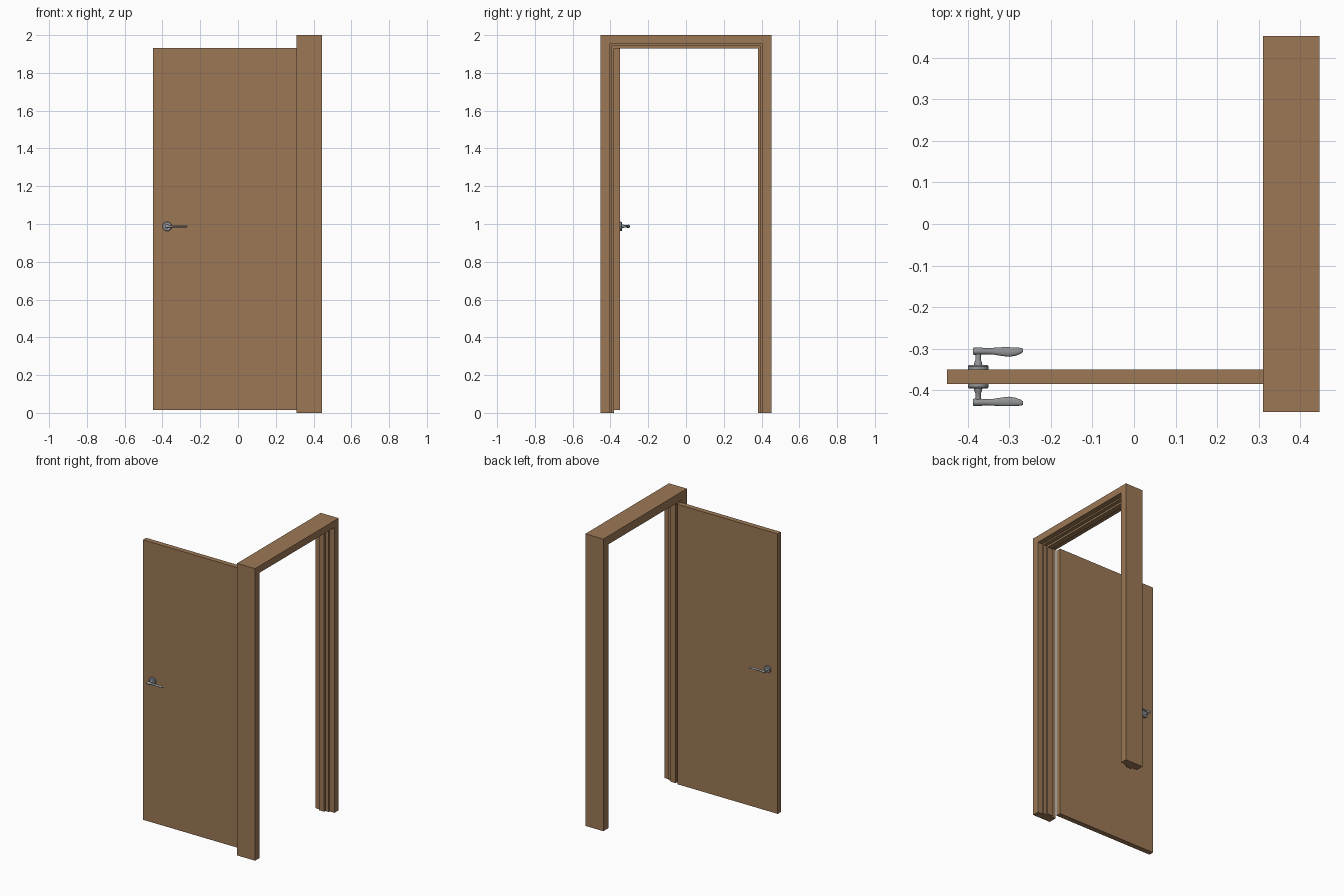
import bpy, bmesh, math
from mathutils import Matrix, Vector

if "Cube" in bpy.data.objects:
    bpy.data.objects.remove(bpy.data.objects["Cube"])


def material(name, rgb):
    m = bpy.data.materials.new(name)
    m.diffuse_color = (*rgb, 1)
    m.use_nodes = True
    m.node_tree.nodes["Principled BSDF"].inputs["Base Color"].default_value = m.diffuse_color
    return m


WOOD = material("brown wood", (0.335, 0.19, 0.093))
METAL = material("grey metal", (0.29, 0.30, 0.31))


def finish(bm, name, mat, smooth=False):
    bmesh.ops.recalc_face_normals(bm, faces=bm.faces[:])
    me = bpy.data.meshes.new(name)
    bm.to_mesh(me)
    bm.free()
    me.materials.append(mat)
    ob = bpy.data.objects.new(name, me)
    bpy.context.collection.objects.link(ob)
    if smooth:
        bpy.ops.object.select_all(action='DESELECT')
        ob.select_set(True)
        bpy.context.view_layer.objects.active = ob
        bpy.ops.object.shade_smooth_by_angle(angle=math.radians(35))
    return ob


def loft(bm, rings):
    """Skin a list of closed rings and cap both ends."""
    vs = [[bm.verts.new(p) for p in r] for r in rings]
    n = len(vs[0])
    for a, b in zip(vs, vs[1:]):
        for i in range(n):
            j = (i + 1) % n
            bm.faces.new((a[i], a[j], b[j], b[i]))
    bm.faces.new(vs[0])
    bm.faces.new(vs[-1])


# Frame: stepped rebate profile (x, inset from the outside) swept round the doorway
HALF, TOP = 0.4525, 2.0
profile = [(0.31, 0), (0.446, 0), (0.446, 0.047), (0.41, 0.047), (0.41, 0.057),
           (0.385, 0.057), (0.385, 0.070), (0.347, 0.070), (0.347, 0.057), (0.31, 0.057)]
bm = bmesh.new()
loft(bm, [[(x, -(HALF - t), 0) for x, t in profile],
          [(x, -(HALF - t), TOP - t) for x, t in profile],
          [(x, HALF - t, TOP - t) for x, t in profile],
          [(x, HALF - t, 0) for x, t in profile]])
finish(bm, "door_frame", WOOD)

# Door leaf, swung open at right angles to the frame
bm = bmesh.new()
bmesh.ops.create_cube(bm, size=1)
bmesh.ops.scale(bm, vec=(0.761, 0.035, 1.917), verts=bm.verts)
bmesh.ops.translate(bm, vec=(-0.0695, -0.3675, 0.9735), verts=bm.verts)
finish(bm, "door_leaf", WOOD)

# Handles: turned rosette, neck and hub, then a shaped lever, on each face
HX, HZ = -0.375, 0.987
turned = [(0, 0.025), (0.007, 0.025), (0.011, 0.022), (0.011, 0.010),
          (0.018, 0.009), (0.022, 0.0065), (0.038, 0.0065)]
# lever stations: x, distance from door face, half depth, half height
lever = [(-0.387, 0.044, 0.008, 0.008), (-0.384, 0.044, 0.009, 0.0095),
         (-0.370, 0.044, 0.009, 0.0095), (-0.360, 0.044, 0.0075, 0.007),
         (-0.340, 0.044, 0.008, 0.005), (-0.318, 0.043, 0.0105, 0.005),
         (-0.300, 0.042, 0.0115, 0.005), (-0.285, 0.043, 0.010, 0.005),
         (-0.272, 0.045, 0.007, 0.005), (-0.267, 0.046, 0.004, 0.003)]


def circle(n):
    return [(math.cos(2 * math.pi * i / n), math.sin(2 * math.pi * i / n)) for i in range(n)]


for side, face, label in ((-1, -0.385, "front"), (1, -0.35, "back")):
    bm = bmesh.new()
    loft(bm, [[(HX + r * c, face + side * d, HZ + r * s) for c, s in circle(24)]
              for d, r in turned])
    finish(bm, label + "_handle_rosette", METAL, True)
    bm = bmesh.new()
    loft(bm, [[(x, face + side * (d + hy * c), HZ + hz * s) for c, s in circle(16)]
              for x, d, hy, hz in lever])
    finish(bm, label + "_handle_lever", METAL, True)
